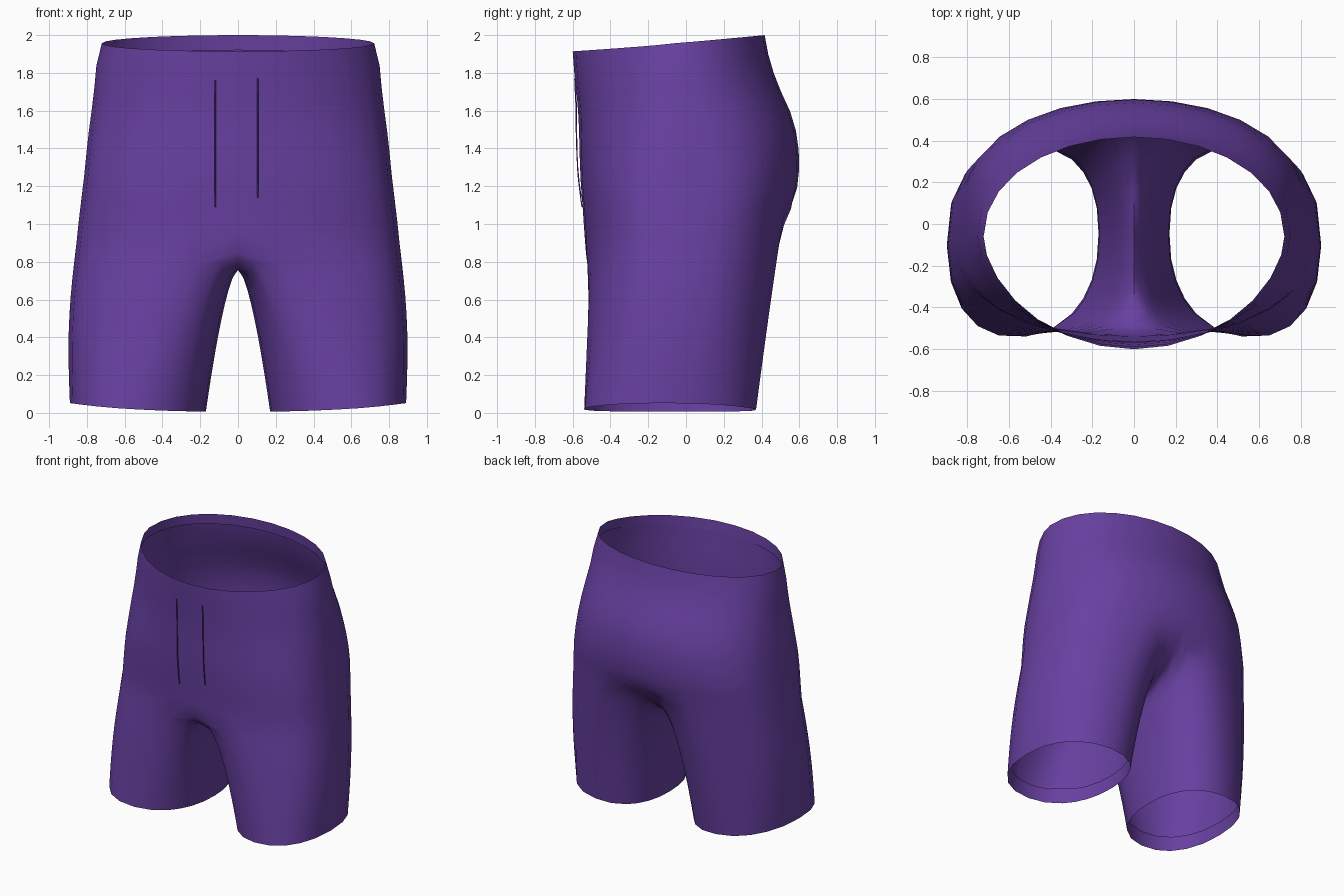
import bpy, bmesh, math
from mathutils import Vector

if "Cube" in bpy.data.objects:
    bpy.data.objects.remove(bpy.data.objects["Cube"])

purple = bpy.data.materials.new("purple cloth")
purple.diffuse_color = (0.138, 0.052, 0.36, 1)
purple.use_nodes = True
purple.node_tree.nodes["Principled BSDF"].inputs["Base Color"].default_value = purple.diffuse_color

# Height, half width, front y, back y of the hip section
SECTIONS = [(0.7, 0.875, -0.53, 0.50), (1.0, 0.845, -0.54, 0.55), (1.25, 0.815, -0.56, 0.60),
            (1.45, 0.795, -0.565, 0.595), (1.6, 0.775, -0.57, 0.55), (1.75, 0.757, -0.585, 0.48),
            (1.86, 0.748, -0.60, 0.445), (1.96, 0.72, -0.60, 0.42), (2.02, 0.71, -0.60, 0.415)]
MID_Y = -0.06
ARC = 14      # steps from front centre to back centre
INNER = 8     # steps along the crotch seam
TORSO_ROWS, LEG_ROWS = 9, 9


def section(z):
    z = max(SECTIONS[0][0], min(z, SECTIONS[-1][0]))
    for a, b in zip(SECTIONS, SECTIONS[1:]):
        if z <= b[0]:
            f = (z - a[0]) / (b[0] - a[0])
            return [p + (q - p) * f for p, q in zip(a[1:], b[1:])]


def hip_point(t, z):
    """Point on the hip surface; t runs -90 degrees (front) to 90 (back)."""
    w, front, back = section(z)
    c, s = max(math.cos(t), 0), math.sin(t)
    up = min(max((z - 1.2) / 0.7, 0), 1)          # round at waist, boxier below
    if s < 0:
        y = MID_Y + (front - MID_Y) * (-s) ** (0.72 + 0.48 * up)
    else:
        y = MID_Y + (back - MID_Y) * s ** (0.64 + 0.30 * up)
    return Vector((w * c, y, z))


def seam(f):
    """Crotch seam on the centre plane from back (f=0) to front (f=1)."""
    pts = [(0.555, 1.09), (0.47, 0.97), (0.35, 0.87), (0.17, 0.79), (-0.05, 0.76),
           (-0.24, 0.755), (-0.39, 0.765), (-0.48, 0.79), (-0.53, 0.85)]
    y, z = pts[round(f * (len(pts) - 1))]
    return Vector((0, y, z))


def hem_point(a):
    """Leg opening, a = 0 faces outward, negative angles face front."""
    c, s = math.cos(a), math.sin(a)
    x = 0.53 + 0.36 * math.copysign(abs(c) ** 0.9, c)
    y = -0.085 + 0.455 * math.copysign(abs(s) ** 0.88, s)
    return Vector((x, y - 0.04 * c, 0.03 + 0.022 * c - 0.012 * s * s))


def leg_point(p, a, v):
    """Point on a leg; cloth near the centre turns outward early."""
    h = hem_point(a)
    near = max(0, 1 - p.x / 0.42)
    end = min(1, abs(p.y + 0.06) / 0.45)          # 1 at the front and back of the seam
    fx = v ** (1 - near * (0.2 + 0.25 * end))
    fz = v ** (1 + near * 0.25)
    q = Vector((p.x + (h.x - p.x) * fx, p.y + (h.y - p.y) * fx, p.z + (h.z - p.z) * fz))
    q.x += 0.022 * math.sin(math.pi * v) * max(0, math.cos(a))
    return q


def build_half(bm, side):
    def vert(p):
        return bm.verts.new((p.x * side, p.y, p.z))

    def bridge(a, b, closed=False):
        n = len(a)
        for i in range(n if closed else n - 1):
            j = (i + 1) % n
            bm.faces.new((a[i], b[i], b[j], a[j]))

    # Hip shell from the waist down to the split
    angles = [-math.pi / 2 + math.pi * i / ARC for i in range(ARC + 1)]
    rows, start = [], []
    for r in range(TORSO_ROWS + 1):
        f, row = r / TORSO_ROWS, []
        for t in angles:
            s = math.sin(t)
            top = 1.957 + 0.043 * s
            low = 0.90 + (0.19 * s * s if s > 0 else -0.05 * s * s)
            p = hip_point(t, top + (low - top) * f)
            if r == TORSO_ROWS:
                if abs(s) > 0.999:
                    p = seam(0 if s > 0 else 1)
                start.append(p)
            row.append(vert(p))
        rows.append(row)
    for a, b in zip(rows, rows[1:]):
        bridge(a, b)

    # Waist band folded inside
    lip = []
    for t in angles:
        p = hip_point(t, 1.957 + 0.043 * math.sin(t) - 0.08)
        lip.append(vert(Vector((p.x * 0.985, MID_Y + (p.y - MID_Y) * 0.985, p.z))))
    bridge(rows[0], lip)

    # Leg tube from the split to the hem, closed by the crotch seam
    inner = [seam(i / INNER) for i in range(1, INNER)]
    ring = rows[-1] + [vert(p) for p in inner]
    start += inner
    spread = math.radians(128)
    turn = [-spread + 2 * spread * i / ARC for i in range(ARC + 1)]
    turn += [spread + (2 * math.pi - 2 * spread) * i / INNER for i in range(1, INNER)]
    for r in range(1, LEG_ROWS + 1):
        new = [vert(leg_point(p, a, r / LEG_ROWS)) for p, a in zip(start, turn)]
        bridge(ring, new, True)
        ring = new

    # Hem folded inside the leg
    centre = Vector((0.53, -0.085, 0))
    lip = []
    for p, a in zip(start, turn):
        q = leg_point(p, a, 0.88)
        c = Vector((centre.x, centre.y, q.z))
        lip.append(vert(c + (q - c) * 0.975))
    bridge(ring, lip, True)


def finish(name, bm):
    bmesh.ops.recalc_face_normals(bm, faces=bm.faces)
    me = bpy.data.meshes.new(name)
    bm.to_mesh(me)
    bm.free()
    me.materials.append(purple)
    ob = bpy.data.objects.new(name, me)
    bpy.context.collection.objects.link(ob)
    bpy.ops.object.select_all(action='DESELECT')
    ob.select_set(True)
    bpy.context.view_layer.objects.active = ob
    bpy.ops.object.shade_smooth_by_angle(angle=math.radians(75))


# Shorts
bm = bmesh.new()
for side in (1, -1):
    build_half(bm, side)
bmesh.ops.remove_doubles(bm, verts=bm.verts, dist=0.0005)
finish("shorts", bm)

# Waist cords, thin three-sided strings hanging just off the front
for name, x, low, high in (("left_cord", -0.12, 1.09, 1.76), ("right_cord", 0.105, 1.14, 1.77)):
    bm = bmesh.new()
    last = None
    for i in range(9):
        z = low + (high - low) * i / 8
        t = -math.acos(abs(x) / section(z)[0])
        y = hip_point(t, z).y - 0.004 - 0.012 * math.sin(math.pi * i / 8)
        tri = [bm.verts.new((x + dx, y + dy, z))
               for dx, dy in ((-0.004, 0), (0, -0.006), (0.004, 0))]
        if last:
            for k in range(3):
                m = (k + 1) % 3
                bm.faces.new((last[k], last[m], tri[m], tri[k]))
        last = tri
    finish(name, bm)
